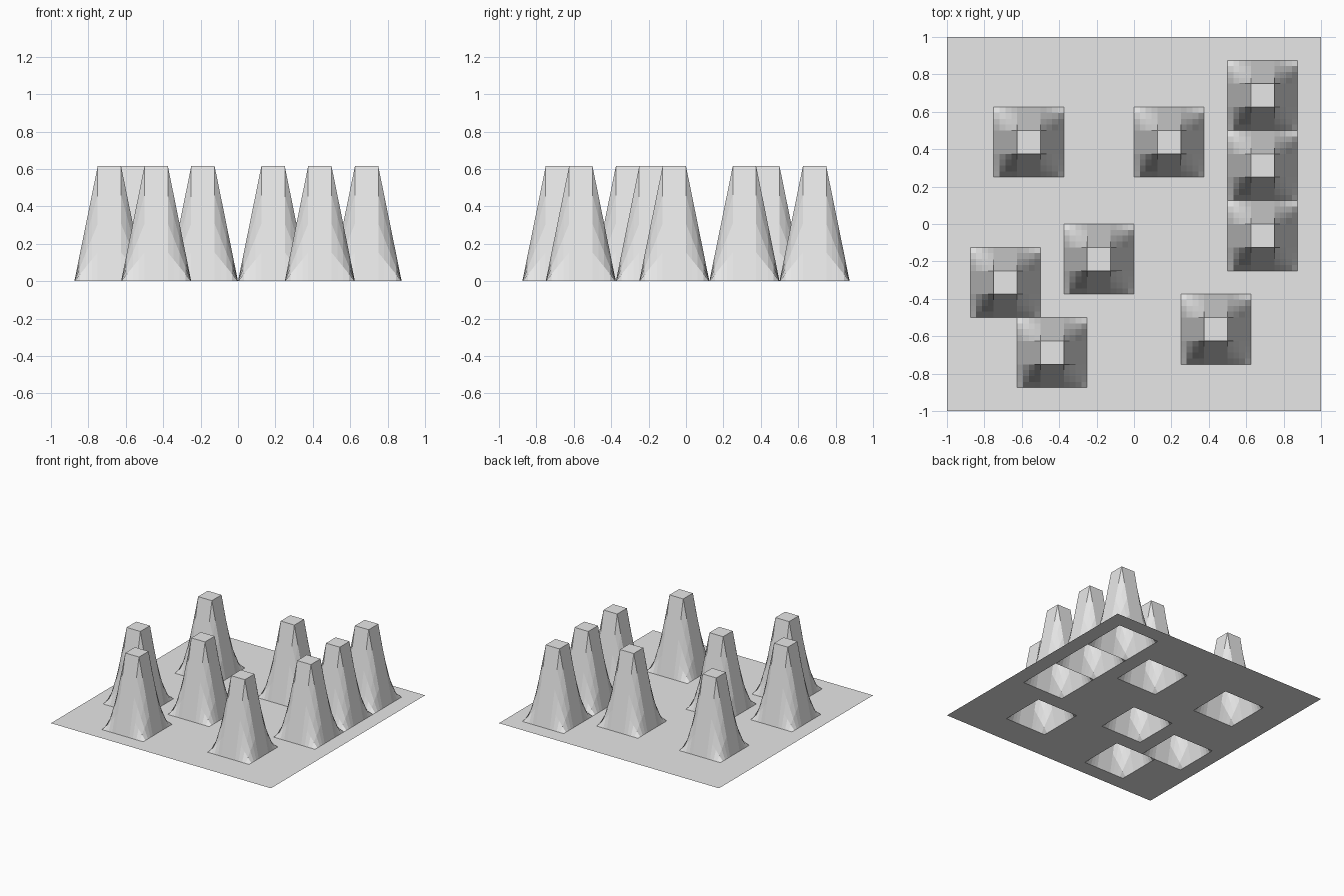
import bpy, bmesh

if "Cube" in bpy.data.objects:
    bpy.data.objects.remove(bpy.data.objects["Cube"])

CELLS = 16          # grid squares per side
CELL = 2 / CELLS
HEIGHT = 0.615

# Grid squares (column, row from front left) that are pulled up into spikes
SPIKES = [(3, 11), (9, 11), (13, 13), (13, 10), (13, 7),
          (6, 6), (2, 5), (4, 2), (11, 3)]

# Vertices at the corners of the raised squares
raised = {(c + i, r + j) for c, r in SPIKES for i in (0, 1) for j in (0, 1)}

# Sheet: a flat grid with the chosen squares lifted
bm = bmesh.new()
verts = [[bm.verts.new((-1 + i * CELL, -1 + j * CELL,
                        HEIGHT if (i, j) in raised else 0))
          for j in range(CELLS + 1)] for i in range(CELLS + 1)]
for i in range(CELLS):
    for j in range(CELLS):
        bm.faces.new((verts[i][j], verts[i + 1][j],
                      verts[i + 1][j + 1], verts[i][j + 1]))
mesh = bpy.data.meshes.new("spiked_sheet")
bm.to_mesh(mesh)
bm.free()
sheet = bpy.data.objects.new("spiked_sheet", mesh)
bpy.context.collection.objects.link(sheet)

# Straight subdivision gives the hollow curve along each spike's corners
sub = sheet.modifiers.new("subdivide", 'SUBSURF')
sub.subdivision_type = 'SIMPLE'
sub.levels = sub.render_levels = 2

grey = bpy.data.materials.new("light grey")
grey.diffuse_color = (0.8, 0.8, 0.8, 1)
grey.use_nodes = True
grey.node_tree.nodes["Principled BSDF"].inputs["Base Color"].default_value = grey.diffuse_color
mesh.materials.append(grey)
